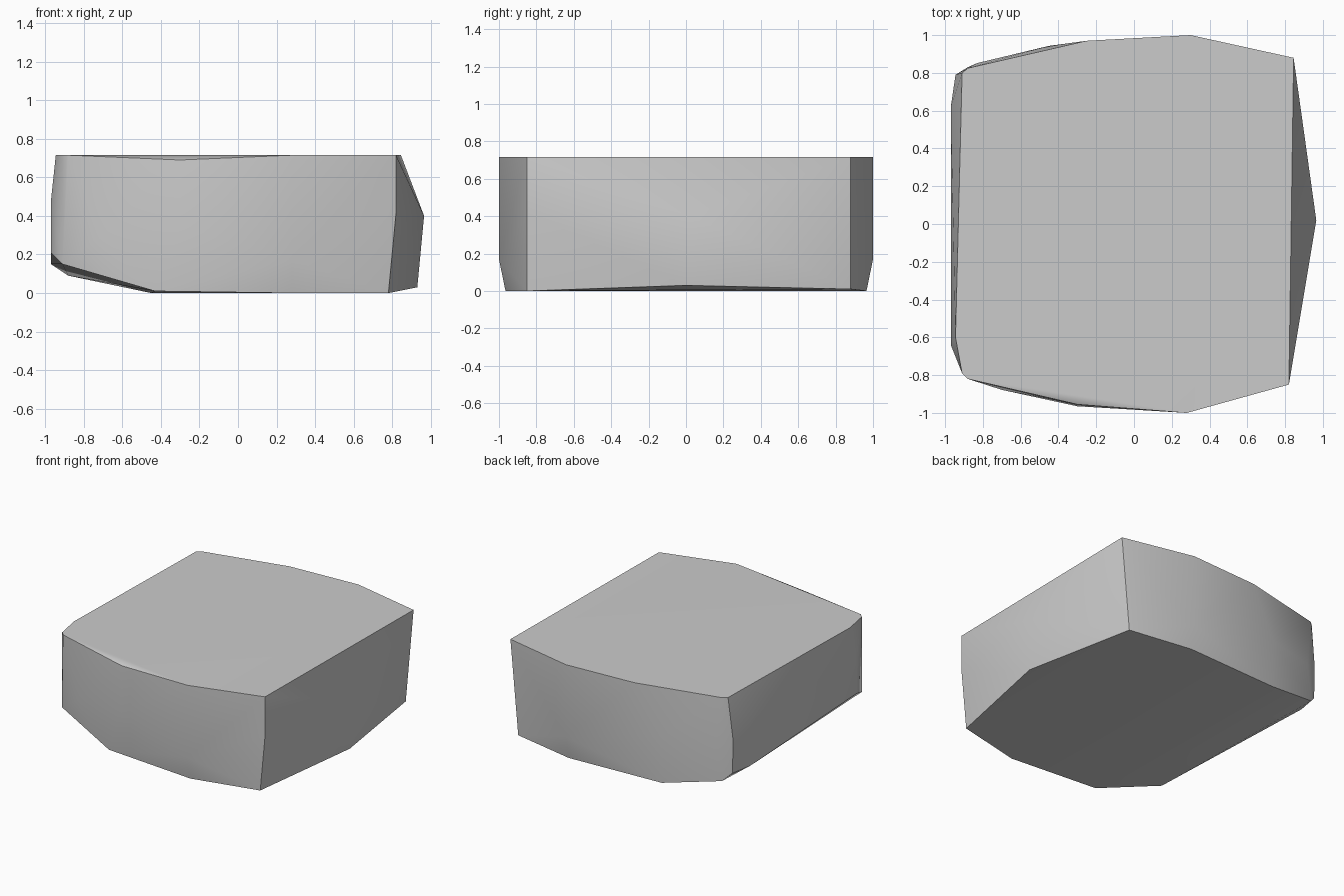
import bpy
import bmesh
import math

cube = bpy.data.objects.get("Cube")
if cube:
    bpy.data.objects.remove(cube, do_unlink=True)

# Stone colour
stone = bpy.data.materials.new("stone grey")
stone.use_nodes = True
colour = (0.6, 0.6, 0.6, 1)
stone.diffuse_color = colour
bsdf = next(n for n in stone.node_tree.nodes if n.type == "BSDF_PRINCIPLED")
bsdf.inputs["Base Color"].default_value = colour

# Flat top outline, at one height
TOP = 0.715
top = [(0.82, -0.85), (0.28, -1), (-0.88, -0.82), (-0.91, -0.79), (-0.945, -0.6),
       (-0.91, 0.8), (-0.88, 0.825), (-0.25, 0.97), (0.3, 1), (0.845, 0.88)]
points = [(x, y, TOP) for x, y in top]

# Bulging sides and the peak of the right-hand end
points += [(-0.3, -0.955, 0.69), (-0.7, -0.878, 0.3), (-0.3, -0.965, 0.35),
           (0.28, -1, 0.17), (0.82, -0.85, 0.42), (0.3, 1, 0.17),
           (-0.83, 0.852, 0.35), (-0.45, 0.943, 0.35), (-0.945, 0.79, 0.4),
           (-0.97, -0.64, 0.48), (-0.97, 0.62, 0.48), (0.965, 0.02, 0.4)]

# Underside, rising towards the blunt end
points += [(0.78, -0.85, 0), (0.28, -0.965, 0), (-0.43, -0.92, 0.01),
           (-0.91, -0.79, 0.15), (-0.97, -0.64, 0.21), (-0.97, 0.62, 0.15),
           (-0.94, 0.79, 0.15), (-0.88, 0.83, 0.09), (-0.45, 0.93, 0),
           (0.3, 0.965, 0), (0.78, 0.88, 0.01), (0.93, 0, 0.03)]

# Wrap the points in one solid block
bm = bmesh.new()
for p in points:
    bm.verts.new(p)
hull = bmesh.ops.convex_hull(bm, input=bm.verts[:])
loose = [v for v in bm.verts if not v.link_faces]
bmesh.ops.delete(bm, geom=loose, context="VERTS")
bmesh.ops.dissolve_limit(bm, angle_limit=math.radians(0.5),
                         verts=bm.verts[:], edges=bm.edges[:])
bmesh.ops.recalc_face_normals(bm, faces=bm.faces[:])
mesh = bpy.data.meshes.new("rock_block")
bm.to_mesh(mesh)
bm.free()
mesh.materials.append(stone)

rock = bpy.data.objects.new("rock_block", mesh)
bpy.context.collection.objects.link(rock)
bpy.context.view_layer.objects.active = rock
rock.select_set(True)
bpy.ops.object.shade_smooth_by_angle(angle=math.radians(30))
